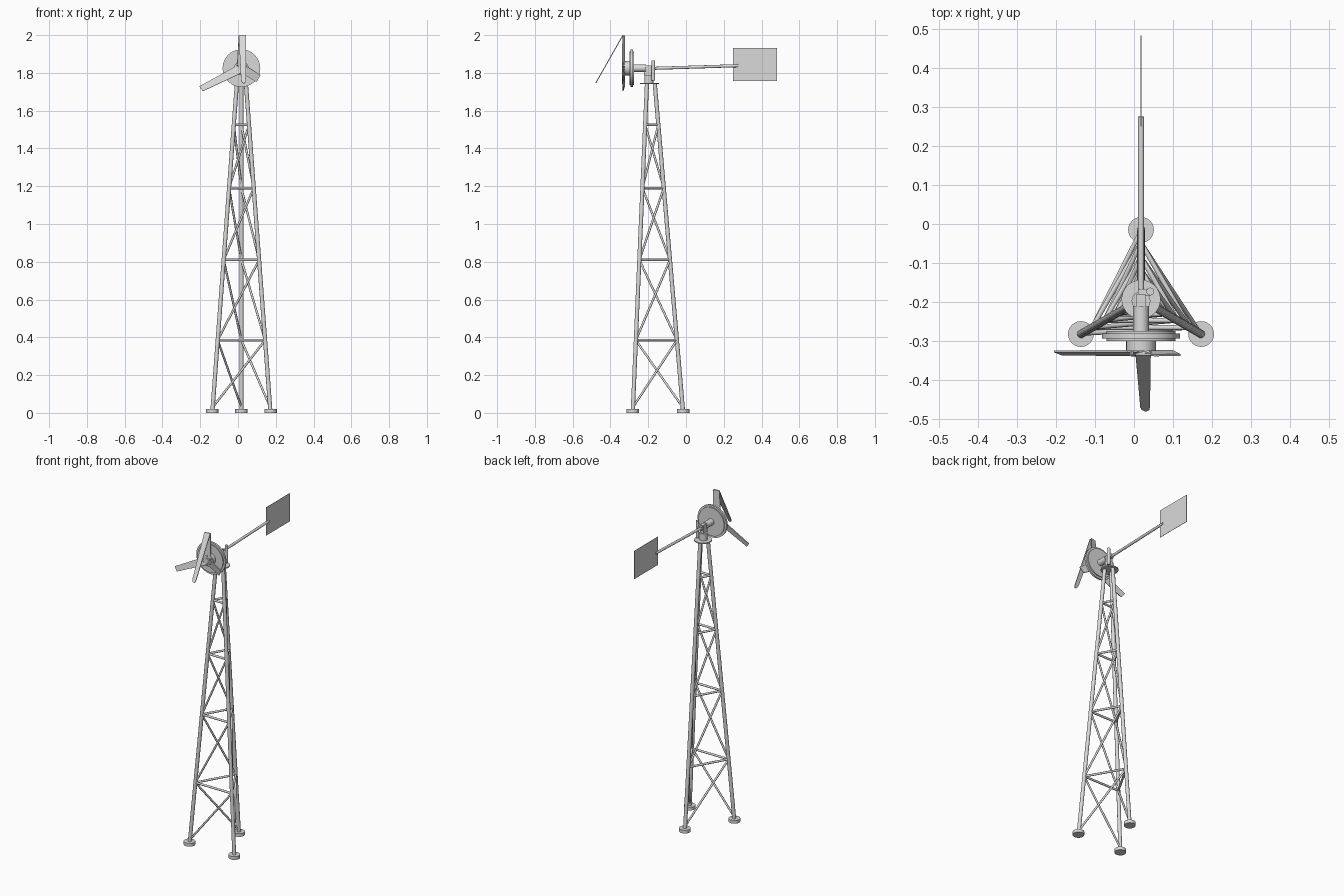
import bpy, bmesh, math
from mathutils import Vector as V

if "Cube" in bpy.data.objects:
    bpy.data.objects.remove(bpy.data.objects["Cube"])

grey = bpy.data.materials.new("galvanised grey")
grey.diffuse_color = (0.7, 0.7, 0.7, 1)
grey.use_nodes = True
grey.node_tree.nodes["Principled BSDF"].inputs["Base Color"].default_value = grey.diffuse_color

CX, CY = 0.018, -0.193            # tower axis
AXIS_Z = 1.825                    # rotor shaft height


def add_object(name, bm, smooth=True):
    bmesh.ops.recalc_face_normals(bm, faces=bm.faces)
    me = bpy.data.meshes.new(name)
    bm.to_mesh(me)
    bm.free()
    ob = bpy.data.objects.new(name, me)
    bpy.context.collection.objects.link(ob)
    me.materials.append(grey)
    if smooth:
        bpy.ops.object.select_all(action='DESELECT')
        ob.select_set(True)
        bpy.context.view_layer.objects.active = ob
        bpy.ops.object.shade_smooth_by_angle(angle=math.radians(40))
    return ob


def rod(bm, a, b, r, sides=10):
    """Cylinder between two points."""
    a, b = V(a), V(b)
    d = b - a
    m = d.to_track_quat('Z', 'Y').to_matrix().to_4x4()
    m.translation = (a + b) / 2
    bmesh.ops.create_cone(bm, cap_ends=True, segments=sides, radius1=r,
                          radius2=r, depth=d.length, matrix=m)


def single_rod(name, a, b, r, sides=24):
    bm = bmesh.new()
    rod(bm, a, b, r, sides)
    return add_object(name, bm)


def box(name, lo, hi):
    bm = bmesh.new()
    bmesh.ops.create_cube(bm, size=1)
    for v in bm.verts:
        v.co = V([(lo[i] + hi[i]) / 2 + v.co[i] * (hi[i] - lo[i]) for i in range(3)])
    return add_object(name, bm, False)


def plate(name, origin, u, v, outline, t):
    """Flat outline in the u, v plane with thickness t."""
    u, v = V(u).normalized(), V(v).normalized()
    n = u.cross(v).normalized() * t
    bm = bmesh.new()
    f = bm.faces.new([bm.verts.new(V(origin) + u * p + v * q - n / 2) for p, q in outline])
    ext = bmesh.ops.extrude_face_region(bm, geom=[f], use_keep_orig=True)
    bmesh.ops.translate(bm, vec=n, verts=[g for g in ext["geom"] if isinstance(g, bmesh.types.BMVert)])
    return add_object(name, bm, False)


# Tower: three leaning legs
def leg_point(i, z):
    a = math.radians(90 + 120 * i)
    r = 0.178 - 0.150 * z / 1.74
    return V((CX + r * math.cos(a), CY + r * math.sin(a), z))


for i in range(3):
    p = leg_point(i, 0)
    single_rod(f"foot_{i}", p, p + V((0, 0, 0.02)), 0.033)
    single_rod(f"leg_{i}", leg_point(i, 0.01), leg_point(i, 1.742), 0.011, 14)

# Horizontal rails, and one diagonal brace per panel spiralling round the tower
levels = [0.03, 0.385, 0.81, 1.19, 1.525]
rails, braces = bmesh.new(), bmesh.new()
for i in range(3):
    j = (i + 1) % 3
    for low, z in zip(levels, levels[1:]):
        rod(rails, leg_point(i, z), leg_point(j, z), 0.0065)
        rod(braces, leg_point(i, low), leg_point(j, z), 0.006)
add_object("tower_rails", rails)
add_object("tower_diagonal_braces", braces)

# Yaw bearing on top of the tower
single_rod("yaw_plate", (CX, CY, 1.740), (CX, CY, 1.747), 0.05, 32)
single_rod("yaw_tube", (CX, CY - 0.004, 1.745), (CX, CY - 0.004, 1.79), 0.024)
box("head_block", (CX - 0.011, -0.222, 1.785), (CX + 0.011, -0.180, 1.84))

# Generator and hub along the y axis
def disc(name, y0, y1, r, sides=32):
    single_rod(name, (CX, y0, AXIS_Z), (CX, y1, AXIS_Z), r, sides)


disc("shaft_housing", -0.212, -0.276, 0.020)
disc("rear_magnet_disc", -0.274, -0.281, 0.088)
disc("stator_disc", -0.281, -0.293, 0.100, 24)
disc("front_magnet_disc", -0.293, -0.300, 0.088)
disc("hub", -0.299, -0.326, 0.038)
disc("hub_cap", -0.326, -0.338, 0.015)
bolts = bmesh.new()
for k in range(6):
    a = math.radians(60 * k + 30)
    x, z = CX + 0.028 * math.cos(a), AXIS_Z + 0.028 * math.sin(a)
    rod(bolts, (x, -0.32, z), (x, -0.338, z), 0.005, 6)
add_object("hub_bolts", bolts, False)

# Damaged blades: outline runs along the blade, then across it
def blade(name, angle, outline):
    a = math.radians(angle)
    u = V((math.cos(a), 0, math.sin(a)))
    v = V((math.sin(a), 0.25, -math.cos(a)))
    plate(name, (CX, -0.331, AXIS_Z), u, v, outline, 0.005)


blade("upper_blade", 90, [(0, -0.018), (0.03, -0.023), (0.174, -0.014), (0.174, 0.024), (0, 0.023)])
blade("left_blade", 208, [(0, -0.018), (0.03, -0.023), (0.237, -0.012), (0.242, 0.020), (0, 0.023)])
blade("right_blade", 330, [(0, -0.018), (0.03, -0.023), (0.106, -0.019), (0.106, 0.024), (0, 0.023)])
# Outer end of the upper blade, folded forward and down
plate("folded_blade_tip", (CX, -0.334, 1.999), (0, -0.145, -0.255), (1, 0, 0),
      [(0, -0.014), (0.27, -0.002), (0.284, 0.002), (0.291, 0.009), (0.291, 0.015),
       (0.284, 0.021), (0.27, 0.023), (0, 0.025)], 0.005)

# Tail: hinge post, boom and vane
single_rod("tail_hinge_post", (0.042, -0.173, 1.76), (0.042, -0.173, 1.865), 0.010, 16)
box("tail_bracket", (CX - 0.008, -0.185, 1.812), (0.042, -0.166, 1.836))
single_rod("tail_boom", (CX, -0.175, 1.824), (CX, 0.275, 1.838), 0.008, 16)
box("tail_vane", (CX - 0.001, 0.250, 1.758), (CX + 0.001, 0.483, 1.933))
